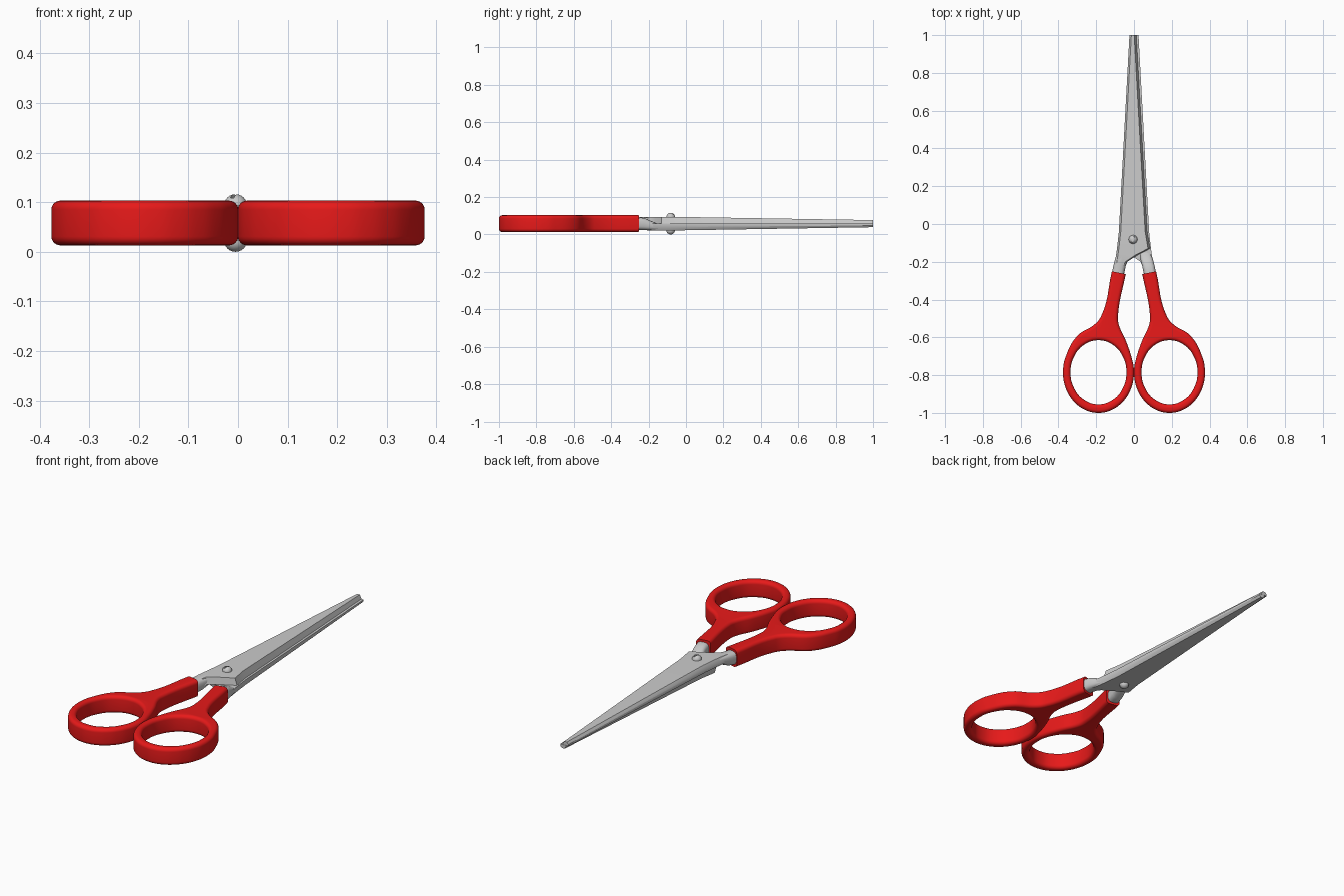
import bpy, bmesh, math
from mathutils import Matrix, Vector

if "Cube" in bpy.data.objects:
    bpy.data.objects.remove(bpy.data.objects["Cube"])

ZC = 0.058          # mid-plane between the two blades
PIVOT = (-0.005, -0.082)

red = bpy.data.materials.new("red_plastic")
red.diffuse_color = (0.8, 0.01, 0.01, 1)
red.use_nodes = True
red.node_tree.nodes["Principled BSDF"].inputs["Base Color"].default_value = red.diffuse_color


def finish(ob, angle=35):
    bpy.ops.object.select_all(action='DESELECT')
    bpy.context.view_layer.objects.active = ob
    ob.select_set(True)
    bpy.ops.object.shade_smooth_by_angle(angle=math.radians(angle))


def add_mesh(name, bm, matrix):
    """Turn a bmesh into an object, placed with the given matrix."""
    bm.transform(matrix)
    bmesh.ops.recalc_face_normals(bm, faces=bm.faces)
    me = bpy.data.meshes.new(name)
    bm.to_mesh(me)
    bm.free()
    ob = bpy.data.objects.new(name, me)
    bpy.context.collection.objects.link(ob)
    finish(ob)
    return ob


def loft(sections):
    """Skin a row of closed sections with the same point count."""
    bm = bmesh.new()
    rings = [[bm.verts.new(p) for p in s] for s in sections]
    n = len(rings[0])
    for a, b in zip(rings, rings[1:]):
        for i in range(n):
            j = (i + 1) % n
            bm.faces.new((a[i], a[j], b[j], b[i]))
    bm.faces.new(rings[0])
    bm.faces.new(rings[-1])
    return bm


# Blades: y, spine x, cutting edge x, thickness
BLADE = [(1.0, -.024, .012, .019), (-.04, -.08, .07, .036),
         (-.13, -.09, .085, .036), (-.165, -.095, .018, .036),
         (-.2, -.101, -.035, .035), (-.235, -.105, -.05, .03)]


def blade_section(y, xl, xr, t):
    return [(xl, y, .0004), (xl, y, t * .5), (xl + .01, y, t),
            (xr - .011, y, t), (xr, y, .0004)]


# Shanks: y, centre x, half width, centre z, half height
SHANK = [(-.34, -.1, .033, 0, .034), (-.25, -.082, .033, 0, .034),
         (-.22, -.076, .033, .003, .032), (-.19, -.068, .033, .01, .026),
         (-.15, -.058, .032, .018, .017), (-.1, -.048, .026, .017, .014)]


def shank_section(y, cx, hw, cz, hh):
    pts = []
    for i in range(24):
        a = math.tau * i / 24
        c, s = math.cos(a), math.sin(a)
        pts.append((cx + hw * math.copysign(abs(c) ** .7, c), y,
                    cz + hh * math.copysign(abs(s) ** .7, s)))
    return pts


lift = Matrix.Translation((0, 0, ZC))
turn = lift @ Matrix.Rotation(math.pi, 4, 'Y')
for side, mat in (("upper", lift), ("lower", turn)):
    add_mesh(side + "_blade", loft([blade_section(*r) for r in BLADE]), mat)
    add_mesh(side + "_shank", loft([shank_section(*r) for r in SHANK]), mat)

# Handles: finger ring and stem as one filled outline with rounded edges
CX, CY = 0.188, -0.785


def ring(rx, ry, a0, a1, n):
    return [(CX + rx * math.cos(math.radians(a0 + (a1 - a0) * i / (n - 1))),
             CY + ry * math.sin(math.radians(a0 + (a1 - a0) * i / (n - 1))))
            for i in range(n)]


outline = [(.018, -.15), (.04, -.25), (.085, -.49), (.081, -.53), (.042, -.62)]
outline += ring(.188, .215, 160, 382, 16)
outline += [(.3, -.592), (.207, -.53), (.175, -.49), (.117, -.25), (.093, -.15)]
hole = ring(.148, .17, 360, 30, 12)

cu = bpy.data.curves.new("handle_outline", 'CURVE')
cu.dimensions = '2D'
cu.fill_mode = 'BOTH'
cu.resolution_u = 6
cu.bevel_depth = .018
cu.bevel_resolution = 5
cu.offset = -.018
cu.extrude = .027
for pts in (outline, hole):
    sp = cu.splines.new('BEZIER')
    sp.bezier_points.add(len(pts) - 1)
    sp.use_cyclic_u = True
    for bp, p in zip(sp.bezier_points, pts):
        bp.co = (*p, 0)
        kind = 'VECTOR' if p[1] > -.2 else 'AUTO'
        bp.handle_left_type = bp.handle_right_type = kind
tmp = bpy.data.objects.new("handle_outline", cu)
bpy.context.collection.objects.link(tmp)
bpy.context.view_layer.update()
handle_mesh = bpy.data.meshes.new_from_object(
    tmp.evaluated_get(bpy.context.evaluated_depsgraph_get()))
bpy.data.objects.remove(tmp)

for name, sx in (("right_handle", 1), ("left_handle", -1)):
    bm = bmesh.new()
    bm.from_mesh(handle_mesh)
    bmesh.ops.remove_doubles(bm, verts=bm.verts, dist=.0002)
    # square cut where the steel enters the stem
    cut = bmesh.ops.bisect_plane(
        bm, geom=bm.verts[:] + bm.edges[:] + bm.faces[:],
        plane_co=(.08, -.258, 0), plane_no=Vector((-.2, .98, 0)),
        clear_outer=True)
    edges = [e for e in cut["geom_cut"] if isinstance(e, bmesh.types.BMEdge)]
    bmesh.ops.edgeloop_fill(bm, edges=edges)
    ob = add_mesh(name, bm, lift @ Matrix.Diagonal((sx, 1, 1, 1)))
    ob.data.materials.clear()
    ob.data.materials.append(red)

# Pivot screw: shaft with a dome on both ends, slotted on top
profile = [(.001, -.058)]
profile += [(.023 * math.sin(a), -.036 - .022 * math.cos(a))
            for a in (math.radians(d) for d in range(15, 91, 15))]
profile += [(r, -z) for r, z in reversed(profile)]
screw = add_mesh("pivot_screw", loft(
    [[(r * math.cos(math.tau * i / 24), r * math.sin(math.tau * i / 24), z)
      for i in range(24)] for r, z in profile]),
    Matrix.Translation((*PIVOT, ZC)))
bpy.ops.mesh.primitive_cube_add(size=1, location=(*PIVOT, ZC + .06),
                                rotation=(0, 0, math.radians(65)))
cutter = bpy.context.object
cutter.name = "slot_cutter"
cutter.scale = (.08, .008, .02)
cutter.hide_render = True
mod = screw.modifiers.new("slot", 'BOOLEAN')
mod.operation = 'DIFFERENCE'
mod.object = cutter
bpy.ops.object.select_all(action='DESELECT')
bpy.context.view_layer.objects.active = screw
screw.select_set(True)
bpy.ops.object.modifier_apply(modifier="slot")
bpy.data.objects.remove(cutter)
